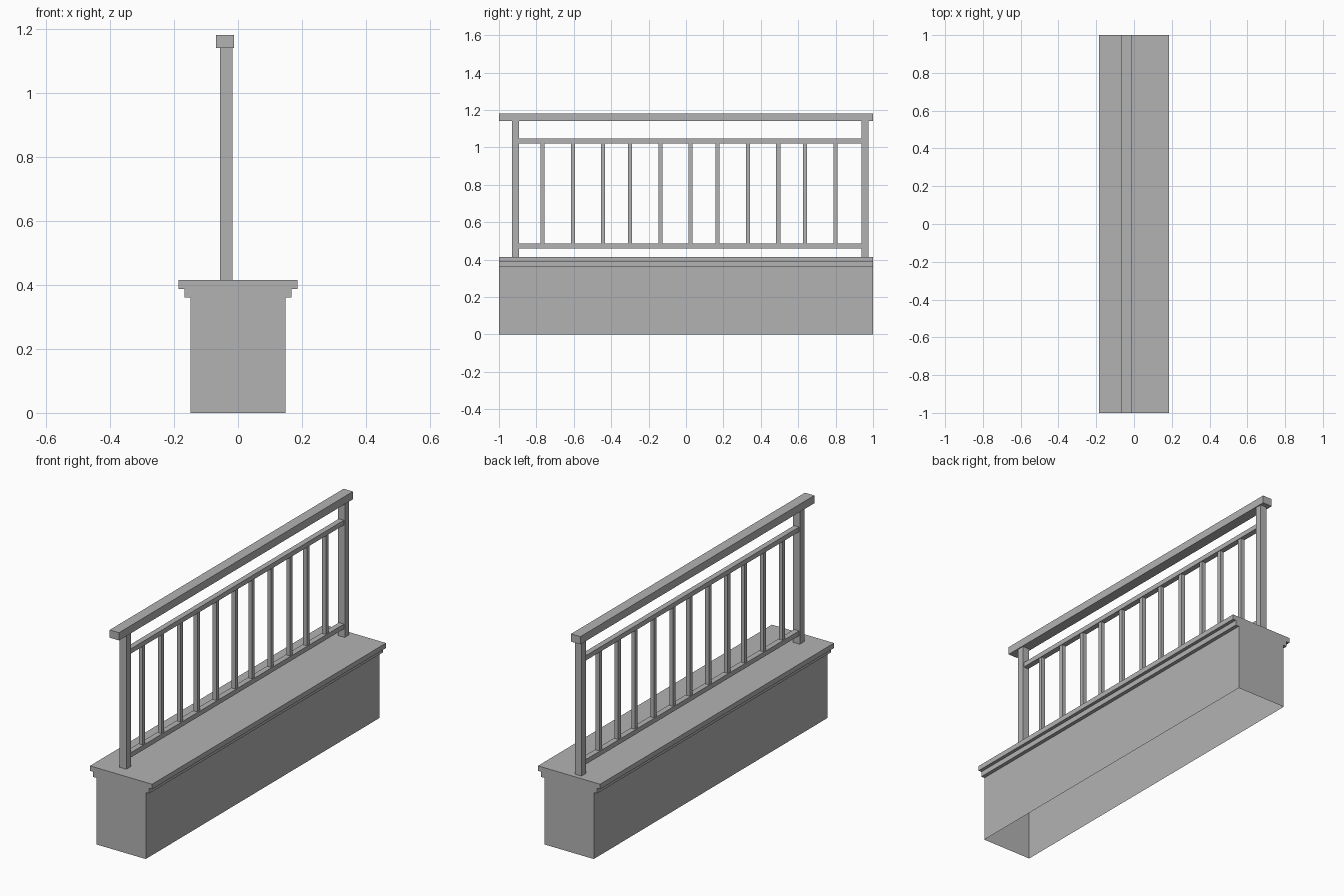
import bpy
import bmesh

if "Cube" in bpy.data.objects:
    bpy.data.objects.remove(bpy.data.objects["Cube"], do_unlink=True)

grey = bpy.data.materials.new("plain grey")
grey.use_nodes = True
colour = (0.45, 0.45, 0.45, 1)
grey.diffuse_color = colour
grey.node_tree.nodes["Principled BSDF"].inputs["Base Color"].default_value = colour


def finish(name, bm):
    mesh = bpy.data.meshes.new(name)
    bm.to_mesh(mesh)
    bm.free()
    mesh.materials.append(grey)
    obj = bpy.data.objects.new(name, mesh)
    bpy.context.collection.objects.link(obj)
    return obj


def box(name, x, y, z):
    """Box from (min, max) pairs along each axis."""
    bm = bmesh.new()
    bmesh.ops.create_cube(bm, size=1)
    for v in bm.verts:
        for i, (low, high) in enumerate((x, y, z)):
            v.co[i] = low if v.co[i] < 0 else high
    return finish(name, bm)


def centred(middle, width):
    return (middle - width / 2, middle + width / 2)


# Plinth: stepped profile run along y, hollow and open underneath
half = [(0.148, 0), (0.148, 0.36), (0.168, 0.36), (0.168, 0.388),
        (0.186, 0.388), (0.186, 0.415)]
profile = half + [(-x, z) for x, z in reversed(half)]
bm = bmesh.new()
front = bm.faces.new([bm.verts.new((x, -1, z)) for x, z in profile])
result = bmesh.ops.extrude_face_region(bm, geom=[front], use_keep_orig=True)
for item in result["geom"]:
    if isinstance(item, bmesh.types.BMVert):
        item.co.y = 1
bmesh.ops.recalc_face_normals(bm, faces=bm.faces)
underside = [f for f in bm.faces if all(v.co.z < 0.001 for v in f.verts)]
bmesh.ops.delete(bm, geom=underside, context="FACES_ONLY")
finish("plinth", bm)

# Railing frame, set off-centre on the plinth
mid = -0.037
box("handrail", (-0.068, -0.012), (-1, 1), (1.14, 1.182))
box("front_post", centred(mid, 0.04), (-0.93, -0.892), (0.415, 1.14))
box("back_post", centred(mid, 0.04), (0.937, 0.975), (0.415, 1.14))
box("upper_rail", centred(mid, 0.03), (-0.892, 0.937), (1.022, 1.048))
box("lower_rail", centred(mid, 0.03), (-0.892, 0.937), (0.46, 0.486))

# Balusters in repeating groups of three
for i in range(11):
    group, place = divmod(i, 3)
    y = -0.767 + 0.468 * group + 0.162 * place
    box(f"baluster_{i + 1}", centred(mid, 0.022), centred(y, 0.022), (0.486, 1.022))
